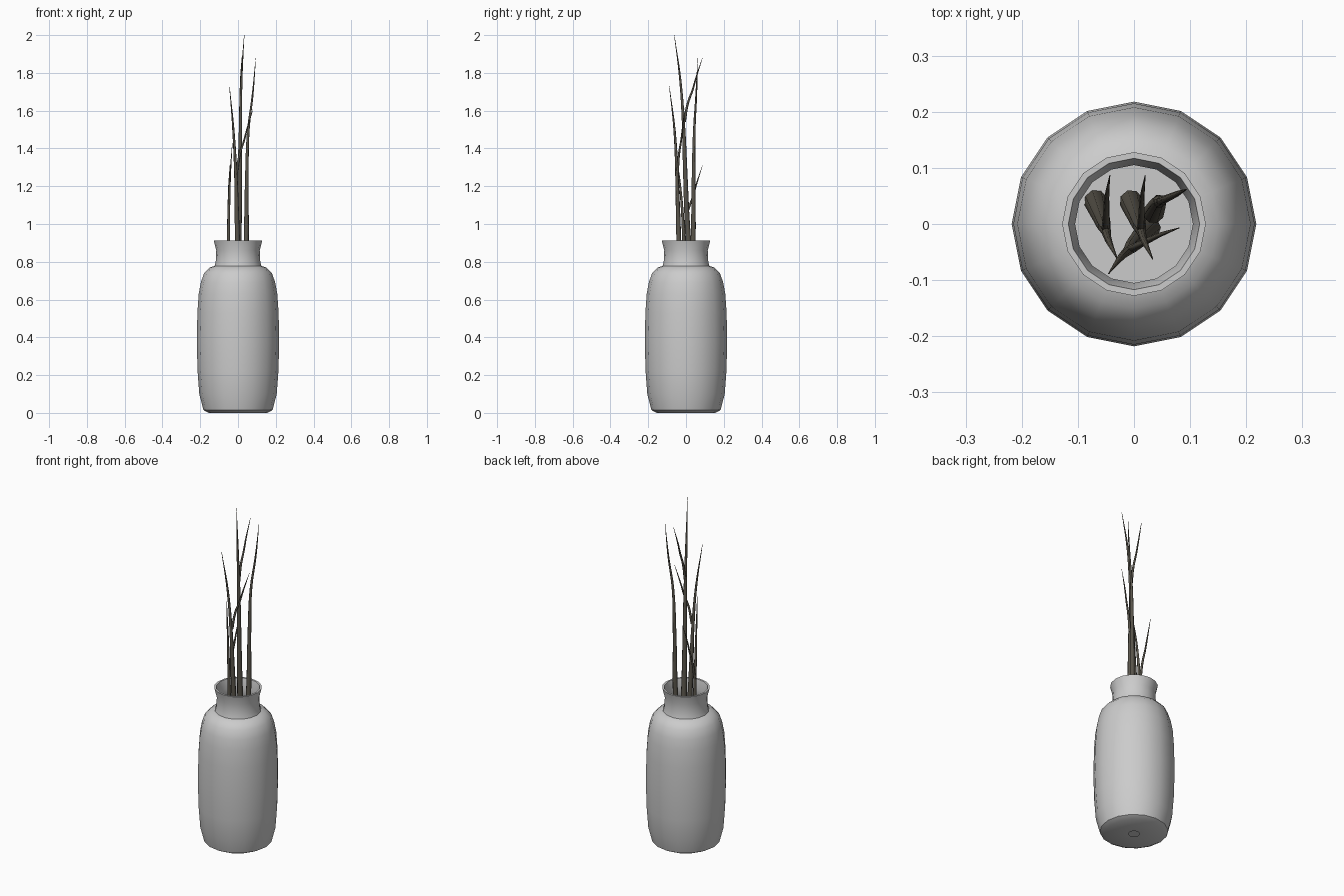
import bpy, bmesh
from math import cos, sin, pi, radians

if "Cube" in bpy.data.objects:
    bpy.data.objects.remove(bpy.data.objects["Cube"])

SIDES = 16


def lathe(name, profile):
    """Revolve an (r, z) profile around z."""
    bm = bmesh.new()
    rings = [[bm.verts.new((r * cos(2 * pi * i / SIDES), r * sin(2 * pi * i / SIDES), z))
              for i in range(SIDES)] for r, z in profile]
    for a, b in zip(rings, rings[1:]):
        for i in range(SIDES):
            j = (i + 1) % SIDES
            bm.faces.new((a[i], a[j], b[j], b[i]))
    bmesh.ops.remove_doubles(bm, verts=bm.verts, dist=1e-5)
    bmesh.ops.recalc_face_normals(bm, faces=bm.faces)
    me = bpy.data.meshes.new(name)
    bm.to_mesh(me)
    bm.free()
    ob = bpy.data.objects.new(name, me)
    bpy.context.collection.objects.link(ob)
    bpy.context.view_layer.objects.active = ob
    ob.select_set(True)
    bpy.ops.object.shade_smooth_by_angle(angle=radians(45))
    ob.select_set(False)
    return ob


# Vase: underside with small centre hole, body, neck, lip, then inner wall and floor
lathe("vase", [
    (0.03, 0.0), (0.155, 0.0), (0.183, 0.015), (0.205, 0.10), (0.214, 0.22),
    (0.218, 0.37), (0.215, 0.53), (0.208, 0.63), (0.197, 0.69), (0.18, 0.74),
    (0.15, 0.77), (0.124, 0.778), (0.118, 0.80), (0.115, 0.86), (0.128, 0.912),
    (0.117, 0.912), (0.105, 0.86), (0.108, 0.79), (0.165, 0.73), (0.195, 0.63),
    (0.206, 0.37), (0.193, 0.10), (0.165, 0.02), (0.0, 0.02)])

bark = bpy.data.materials.new("bark")
bark.diffuse_color = (0.10, 0.09, 0.07, 1)
bark.use_nodes = True
bark.node_tree.nodes["Principled BSDF"].inputs["Base Color"].default_value = bark.diffuse_color

# Twig shape relative to its base: x, y, z, radius
MAIN = [(0, 0, 0, .021), (.010, -.030, .36, .015), (.015, -.045, .71, .012),
        (.018, -.052, .91, .009), (.023, -.070, 1.17, .006), (.038, -.102, 1.41, .001)]
SIDE = [(.017, -.048, .95, .007), (.018, -.030, 1.05, .006), (.019, -.005, 1.12, .005),
        (.020, .012, 1.18, .004), (.025, .047, 1.29, .0008)]


def twig(name, base, turn, paths):
    cu = bpy.data.curves.new(name, 'CURVE')
    cu.dimensions = '3D'
    cu.bevel_depth = 1.0
    cu.bevel_resolution = 2
    cu.resolution_u = 5
    cu.use_fill_caps = True
    for path in paths:
        sp = cu.splines.new('BEZIER')
        sp.bezier_points.add(len(path) - 1)
        for bp, (x, y, z, r) in zip(sp.bezier_points, path):
            bp.co = (x, y, z)
            bp.radius = r
            bp.handle_left_type = bp.handle_right_type = 'AUTO'
    cu.materials.append(bark)
    ob = bpy.data.objects.new(name, cu)
    ob.location = base
    ob.rotation_euler.z = radians(turn)
    bpy.context.collection.objects.link(ob)


# Forked twigs share one shape
twig("tall_twig", (-.005, .04, .59), 0, [MAIN, SIDE])
twig("short_twig", (-.068, .04, .02), 0, [MAIN, SIDE])
twig("middle_twig", (.027, -.007, .32), -62, [MAIN, SIDE])

# Single twig leaning to the right
twig("right_twig", (.035, .02, .47), 0, [[
    (0, 0, 0, .019), (.009, .018, .45, .014), (.012, .020, .78, .010),
    (.020, .024, 1.03, .007), (.042, .034, 1.21, .005), (.059, .042, 1.41, .0008)]])
